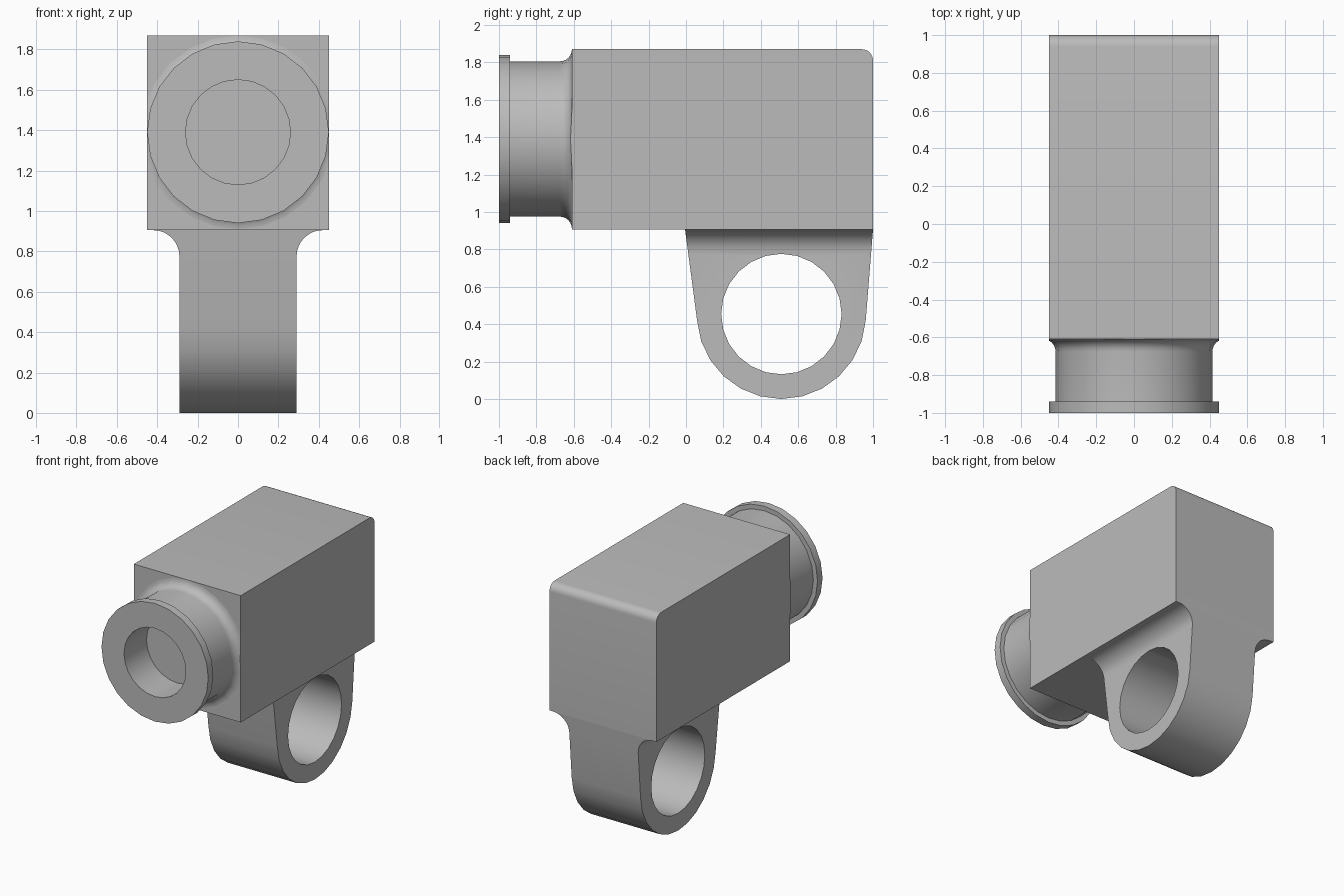
import bpy, bmesh, math
from math import sin, cos, pi, radians
from mathutils import Vector

cube = bpy.data.objects.get("Cube")
if cube:
    bpy.data.objects.remove(cube, do_unlink=True)

grey = bpy.data.materials.new("plain grey")
grey.use_nodes = True
colour = (0.5, 0.5, 0.5, 1)
grey.diffuse_color = colour
grey.node_tree.nodes["Principled BSDF"].inputs["Base Color"].default_value = colour

HALF, BACK, BOTTOM, TOP, FRONT = 0.45, 1.0, 0.905, 1.87, -0.61


def finish(bm, name):
    bmesh.ops.recalc_face_normals(bm, faces=bm.faces)
    mesh = bpy.data.meshes.new(name)
    bm.to_mesh(mesh)
    bm.free()
    mesh.materials.append(grey)
    obj = bpy.data.objects.new(name, mesh)
    bpy.context.collection.objects.link(obj)
    return obj


def smooth(obj):
    bpy.ops.object.select_all(action='DESELECT')
    obj.select_set(True)
    bpy.context.view_layer.objects.active = obj
    bpy.ops.object.shade_smooth_by_angle(angle=radians(32))


# Body: block with a rounded upper rear edge
bm = bmesh.new()
bmesh.ops.create_cube(bm, size=1)
for v in bm.verts:
    v.co = (v.co.x * 2 * HALF,
            BACK if v.co.y > 0 else FRONT,
            TOP if v.co.z > 0 else BOTTOM)
edge = [e for e in bm.edges if all(v.co.y > 0.9 and v.co.z > 1.8 for v in e.verts)]
bmesh.ops.bevel(bm, geom=edge, offset=0.06, segments=6, profile=0.5, affect='EDGES')
smooth(finish(bm, "body"))

# Collar: turned neck with flange, blind bore and a fillet into the body
SEG, AXIS = 24, 1.39
profile = [(0.26, -0.73), (0.26, -1.0), (0.45, -1.0), (0.45, -0.94), (0.415, -0.94)]
for i in range(7):
    a = i / 6 * pi / 2
    profile.append((0.48 - 0.065 * cos(a), FRONT - 0.065 + 0.065 * sin(a)))
bm = bmesh.new()
rings = [[bm.verts.new((r * sin(2 * pi * k / SEG), y, AXIS + r * cos(2 * pi * k / SEG)))
          for k in range(SEG)] for r, y in profile]
for a, b in zip(rings, rings[1:]):
    for k in range(SEG):
        n = (k + 1) % SEG
        bm.faces.new((a[k], a[n], b[n], b[k]))
bm.faces.new(rings[0])
bm.faces.new(rings[-1])
# trim the fillet flush with the body sides
for side in (-1, 1):
    bmesh.ops.bisect_plane(bm, geom=bm.verts[:] + bm.edges[:] + bm.faces[:], dist=1e-5,
                           plane_co=(side * (HALF + 0.0002), 0, 0),
                           plane_no=(side, 0, 0), clear_outer=True)
    bmesh.ops.holes_fill(bm, edges=[e for e in bm.edges if e.is_boundary], sides=0)
smooth(finish(bm, "collar"))

# Lug: tapered eye whose sides flare into the underside of the body
CY, CZ, R, FIL, WIDTH = 0.51, 0.452, 0.452, 0.13, 0.29
START = BOTTOM - FIL


def edge_y(z, side):
    """Straight flank of the lug at height z."""
    root = 1.0 if side > 0 else -0.005
    tangent = 0.96 if side > 0 else 0.06
    return tangent + (root - tangent) * (z - 0.42) / (BOTTOM - 0.42)


rows = []
for i in range(9):
    a = i / 8 * pi / 2
    rows.append((START + FIL * sin(a), WIDTH + FIL * (1 - cos(a))))
bm = bmesh.new()


def quad_row(z, w):
    return {(sx, sy): bm.verts.new((sx * w, edge_y(z, sy), z))
            for sx in (-1, 1) for sy in (-1, 1)}


levels = [quad_row(z, w) for z, w in rows]
corners = [(-1, -1), (1, -1), (1, 1), (-1, 1)]
for lo, hi in zip(levels, levels[1:]):
    for c, d in zip(corners, corners[1:] + corners[:1]):
        bm.faces.new((lo[c], lo[d], hi[d], hi[c]))
bm.faces.new([levels[-1][c] for c in corners])
# rounded lower end, from the front flank round to the rear flank
outline = {}
for sx in (-1, 1):
    arc = [bm.verts.new((sx * WIDTH, CY - R * cos(t), CZ - R * sin(t)))
           for t in (radians(4 + 172 * k / 12) for k in range(13))]
    outline[sx] = [levels[0][(sx, -1)]] + arc + [levels[0][(sx, 1)]]
    bm.faces.new(outline[sx])
for k in range(len(outline[1]) - 1):
    bm.faces.new((outline[-1][k], outline[-1][k + 1], outline[1][k + 1], outline[1][k]))
lug = finish(bm, "lug")

# Eye hole
bpy.ops.mesh.primitive_cylinder_add(vertices=24, radius=0.322, depth=2,
                                    location=(0, CY, 0.454), rotation=(0, pi / 2, 0))
cutter = bpy.context.object
cutter.name = "eye_cutter"
cutter.data.materials.append(grey)
cut = lug.modifiers.new("eye", 'BOOLEAN')
cut.operation, cut.solver, cut.object = 'DIFFERENCE', 'EXACT', cutter
bpy.context.view_layer.objects.active = lug
bpy.ops.object.modifier_apply(modifier=cut.name)
bpy.data.objects.remove(cutter, do_unlink=True)
smooth(lug)
